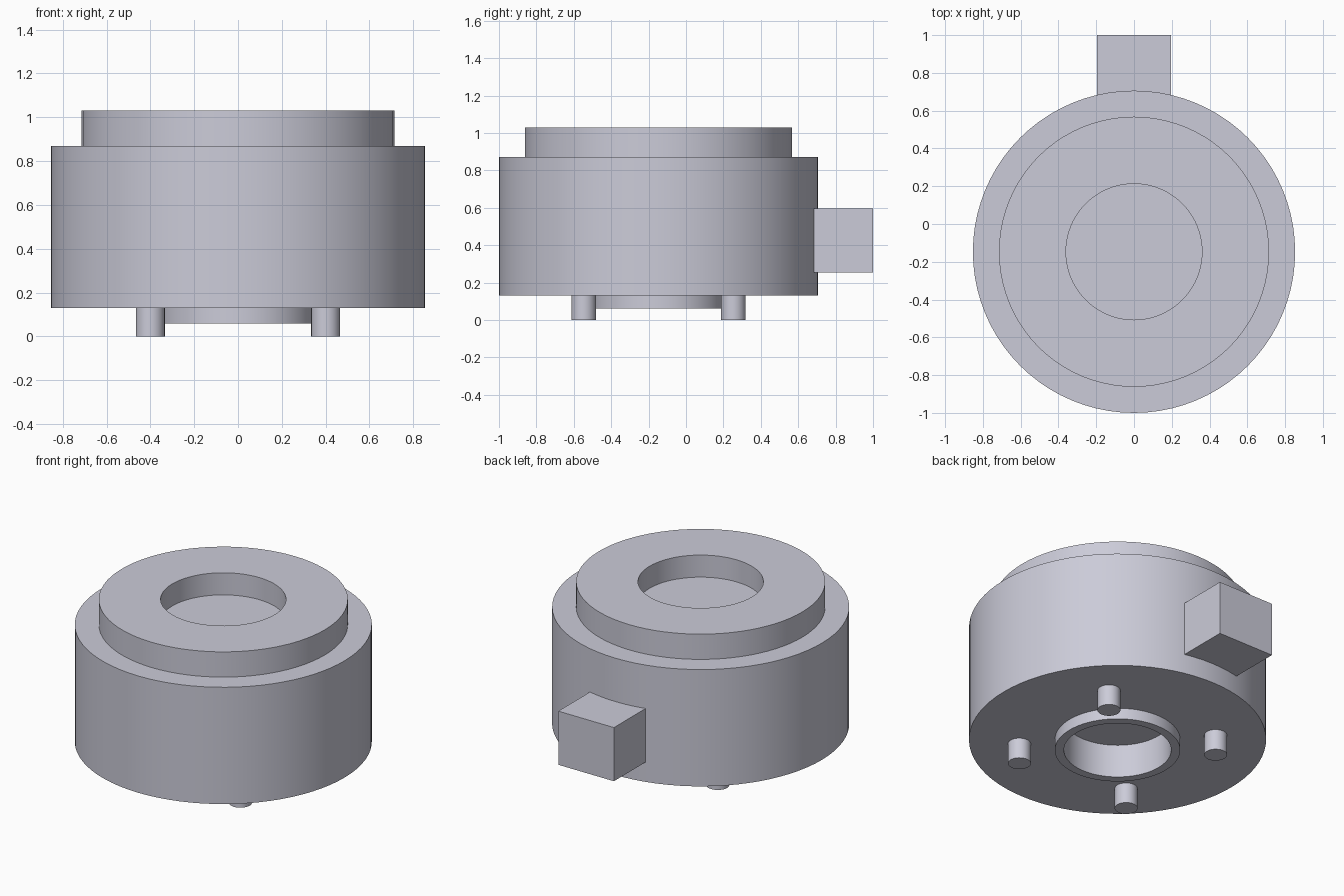
import bpy
import bmesh
import math
from mathutils import Matrix, Vector

default = bpy.data.objects.get("Cube")
if default:
    bpy.data.objects.remove(default, do_unlink=True)

AXIS_Y = -0.147
SEGMENTS = 80

grey = bpy.data.materials.new("light_grey")
grey.use_nodes = True
grey.diffuse_color = (0.60, 0.60, 0.69, 1)
grey.node_tree.nodes["Principled BSDF"].inputs["Base Color"].default_value = grey.diffuse_color


def finish(name, bm, location):
    """Turn a bmesh into a shaded, coloured object."""
    bmesh.ops.recalc_face_normals(bm, faces=bm.faces)
    mesh = bpy.data.meshes.new(name)
    bm.to_mesh(mesh)
    bm.free()
    mesh.materials.append(grey)
    obj = bpy.data.objects.new(name, mesh)
    obj.location = location
    bpy.context.collection.objects.link(obj)
    bpy.ops.object.select_all(action="DESELECT")
    obj.select_set(True)
    bpy.context.view_layer.objects.active = obj
    bpy.ops.object.shade_smooth_by_angle(angle=math.radians(30))
    return obj


def lathe(name, profile, location, steps):
    """Revolve a (radius, height) profile around z."""
    bm = bmesh.new()
    verts = [bm.verts.new((r, 0, z)) for r, z in profile]
    edges = [bm.edges.new(pair) for pair in zip(verts, verts[1:])]
    bmesh.ops.spin(bm, geom=verts + edges, cent=(0, 0, 0), axis=(0, 0, 1),
                   angle=math.tau, steps=steps, use_duplicate=False)
    bmesh.ops.remove_doubles(bm, verts=bm.verts, dist=0.0005)
    return finish(name, bm, location)


# Housing: bottom bore, lower ring, drum, raised collar and top recess
lathe("housing", [
    (0, 0.27), (0.308, 0.27), (0.308, 0.06), (0.36, 0.06),
    (0.36, 0.13), (0.853, 0.13), (0.853, 0.87), (0.715, 0.87),
    (0.715, 1.03), (0.36, 1.03), (0.36, 0.89), (0, 0.89),
], (0, AXIS_Y, 0), SEGMENTS)

# Four locating pegs under the drum
for side, x in (("left", 0.4), ("right", -0.4)):
    for end, y in (("front", -0.4), ("back", 0.4)):
        lathe(f"peg_{end}_{side}", [(0, 0), (0.066, 0), (0.066, 0.14), (0, 0.14)],
              (x, AXIS_Y + y, 0), 32)

# Rectangular connector block on the back, rooted in the drum wall
bm = bmesh.new()
size = Vector((0.39, 0.36, 0.34))
bmesh.ops.create_cube(bm, size=1, matrix=Matrix.Diagonal(size).to_4x4())
finish("connector_block", bm, (0, 1 - size.y / 2, 0.425))
